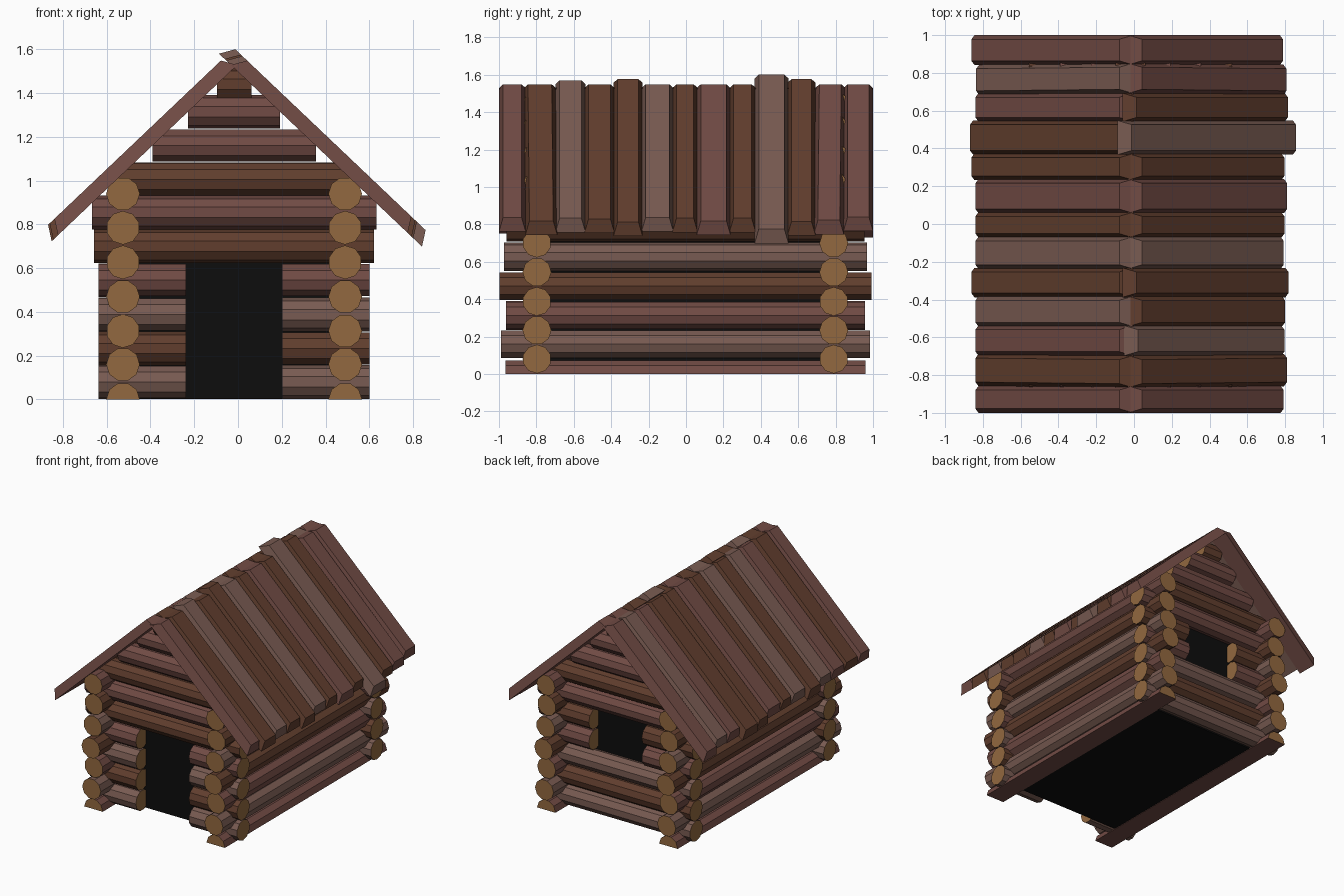
import bpy, bmesh, math, random
from mathutils import Matrix, Vector

if "Cube" in bpy.data.objects:
    bpy.data.objects.remove(bpy.data.objects["Cube"])

random.seed(4)
CX = -0.018          # symmetry line of the cabin
R = 0.077            # log radius
PITCH = math.atan(0.95)
RIDGE = 1.515        # underside of the roof at the ridge


def material(name, rgb):
    m = bpy.data.materials.new(name)
    m.diffuse_color = (*rgb, 1)
    m.use_nodes = True
    m.node_tree.nodes["Principled BSDF"].inputs["Base Color"].default_value = m.diffuse_color
    return m


MATS = {
    "A": material("red_bark", (0.165, 0.070, 0.058)),
    "B": material("grey_bark", (0.190, 0.105, 0.084)),
    "C": material("brown_bark", (0.120, 0.048, 0.027)),
}
CUT = material("cut_wood", (0.29, 0.14, 0.05))
DARK = material("dark_interior", (0.004, 0.004, 0.004))


def finish(bm, name, *mats):
    bmesh.ops.recalc_face_normals(bm, faces=bm.faces)
    me = bpy.data.meshes.new(name)
    bm.to_mesh(me)
    bm.free()
    for m in mats:
        me.materials.append(m)
    ob = bpy.data.objects.new(name, me)
    bpy.context.collection.objects.link(ob)
    return ob


def log(name, axis, a, b, across, z, mat, half=False):
    """Ten-sided log from a to b along an axis, with cut-wood end caps."""
    if half:
        angles = [math.pi * i / 5 for i in range(6)]
    else:
        turn = random.choice([0, math.pi / 10])
        angles = [math.tau * i / 10 + turn for i in range(10)]
    bm = bmesh.new()
    rings = []
    for t in (a, b):
        ring = []
        for g in angles:
            s, h = across + R * math.cos(g), z + R * math.sin(g)
            ring.append(bm.verts.new((t, s, h) if axis == "x" else (s, t, h)))
        rings.append(ring)
    n = len(angles)
    for i in range(n):
        j = (i + 1) % n
        bm.faces.new((rings[0][i], rings[0][j], rings[1][j], rings[1][i]))
    for ring in rings:
        bm.faces.new(ring).material_index = 1
    return finish(bm, name, MATS[mat], CUT)


# Side walls: logs along y, the lowest one a half log
side_rows = [(0.0, 0.965, "A"), (0.16, 0.988, "B"), (0.313, 0.962, "A"),
             (0.47, 0.997, "C"), (0.627, 0.973, "B"), (0.785, 0.96, "C"),
             (0.94, 0.97, "A")]
for side, s in (("left", -1), ("right", 1)):
    for i, (z, h, m) in enumerate(side_rows):
        log(f"{side}_wall_log_{i}", "y", -h, h - 0.005, CX + s * 0.508, z, m, half=(i == 0))

# End walls: logs along x, split around the door and the window
end_rows = [(0.08, 0.62, "B"), (0.233, 0.62, "C"), (0.388, 0.62, "B"),
            (0.545, 0.62, "A"), (0.70, 0.64, "C"), (0.855, 0.65, "A")]
walls = (("front", -0.797, (0, 1, 2, 3)), ("back", 0.79, (3, 4)))
for wall, y, opening in walls:
    for i, (z, h, m) in enumerate(end_rows):
        if i in opening:
            log(f"{wall}_wall_log_{i}_left", "x", CX - h, CX - 0.22, y, z, m)
            log(f"{wall}_wall_log_{i}_right", "x", CX + 0.22, CX + h, y, z, m)
        else:
            log(f"{wall}_wall_log_{i}", "x", CX - h, CX + h, y, z, m)
    # Gable logs shorten to meet the roof
    for i, (z, m) in enumerate([(1.005, "C"), (1.16, "A"), (1.315, "A"), (1.44, "C")]):
        h = (RIDGE - z) / 0.95
        log(f"{wall}_gable_log_{i}", "x", CX - h, CX + h, y, z, m)

# Dark interior seen through the door, the window and from below
bm = bmesh.new()
bmesh.ops.create_cube(bm, size=1, matrix=Matrix.Translation((CX, 0, 0.455))
                      @ Matrix.Diagonal((1.0, 1.5, 0.9, 1)))
finish(bm, "dark_interior", DARK)


def plank(name, side, y0, y1, u0, u1, skew, mat, thick=0.066):
    """Roof board running down the slope, upper face inset on all edges."""
    d = Vector((side * math.cos(PITCH), 0, -math.sin(PITCH)))
    n = Vector((side * math.sin(PITCH), 0, math.cos(PITCH)))
    origin = Vector((CX, 0, RIDGE))
    bm = bmesh.new()
    rings = []
    for h, iu, iy in ((0, 0, 0), (thick, 0.04, 0.022)):
        ring = []
        for u, y in ((u0 + iu, y0 + iy - skew), (u1 - iu, y0 + iy + skew),
                     (u1 - iu, y1 - iy + skew), (u0 + iu, y1 - iy - skew)):
            p = origin + d * u + n * h
            p.y = y
            ring.append(bm.verts.new(p))
        rings.append(ring)
    for i in range(4):
        j = (i + 1) % 4
        bm.faces.new((rings[0][i], rings[0][j], rings[1][j], rings[1][i]))
    for ring in rings:
        bm.faces.new(ring)
    return finish(bm, name, MATS[mat])


# Roof boards, front to back
edges = [-1, -0.86, -0.695, -0.54, -0.385, -0.235, -0.07, 0.06, 0.235, 0.37, 0.545, 0.69, 0.845, 1]
roofs = (
    ("left", -1, "ACABCBCACCABA",
     [1.11, 1.11, 1.11, 1.11, 1.14, 1.11, 1.11, 1.11, 1.14, 1.15, 1.11, 1.105, 1.14],
     {}),
    ("right", 1, "ACBCCBCACBCAA",
     [1.095, 1.12, 1.10, 1.105, 1.13, 1.095, 1.10, 1.12, 1.10, 1.185, 1.125, 1.115, 1.09],
     {2: -0.05, 4: -0.06, 9: -0.095, 10: -0.06}),
)
for label, s, tones, ends, starts in roofs:
    for i, tone in enumerate(tones):
        skew = {1: 0.004, 11: -0.004}.get(i, 0)
        plank(f"{label}_roof_board_{i}", s, edges[i] - (0.003 if i else 0),
              edges[i + 1] + (0.003 if i < 12 else 0),
              starts.get(i, -0.02), ends[i], skew, tone)
